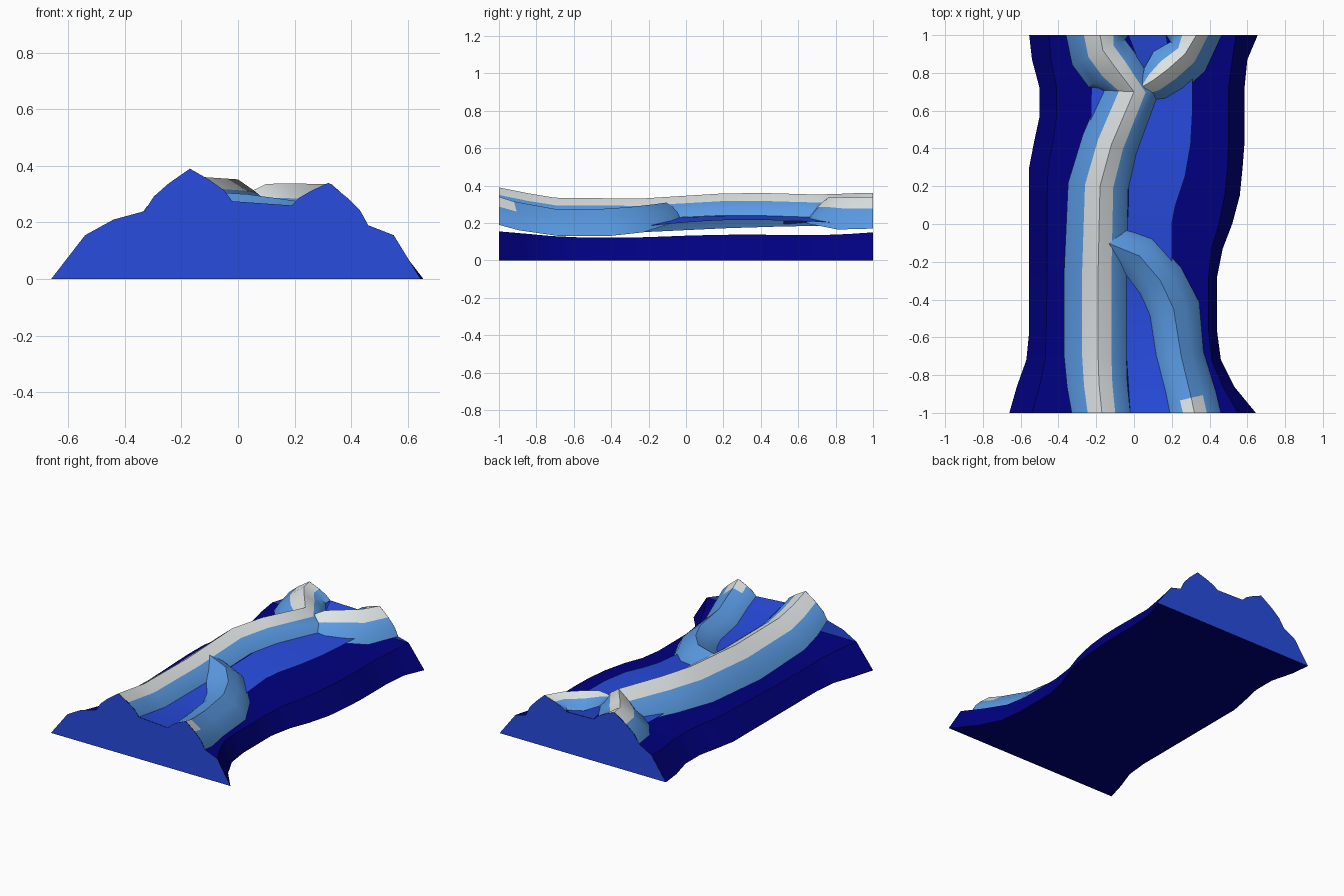
import bpy
import bmesh
from math import radians
from mathutils import Vector

default_cube = bpy.data.objects.get("Cube")
if default_cube:
    bpy.data.objects.remove(default_cube, do_unlink=True)


def make_material(name, color):
    material = bpy.data.materials.new(name)
    material.use_nodes = True
    material.diffuse_color = (*color, 1)
    shader = next(n for n in material.node_tree.nodes if n.type == 'BSDF_PRINCIPLED')
    shader.inputs["Base Color"].default_value = (*color, 1)
    return material


navy = make_material("navy", (0, 0, .215))
royal = make_material("royal blue", (.021, .072, .74))
sky = make_material("sky blue", (.105, .335, .79))
grey = make_material("pale grey", (.74, .78, .78))


def finish(bm, name, materials, smooth=False):
    mesh = bpy.data.meshes.new(name)
    bm.to_mesh(mesh)
    bm.free()
    for material in materials:
        mesh.materials.append(material)
    if smooth:
        mesh.shade_smooth()
        mesh.set_sharp_from_angle(angle=radians(30))
    obj = bpy.data.objects.new(name, mesh)
    bpy.context.collection.objects.link(obj)
    return obj


def loft(name, sections, materials, closed=False, rule=None):
    """Skin a row of equal-length sections; rule picks the material of a face."""
    bm = bmesh.new()
    rows = [[bm.verts.new(p) for p in section] for section in sections]
    count = len(rows[0])
    for lower, upper in zip(rows, rows[1:]):
        for i in range(count if closed else count - 1):
            j = (i + 1) % count
            face = bm.faces.new((lower[i], lower[j], upper[j], upper[i]))
            if rule:
                face.material_index = rule(i, face.calc_center_median())
    bm.normal_update()
    if closed:
        bmesh.ops.recalc_face_normals(bm, faces=bm.faces)
    else:
        for face in bm.faces:
            if face.normal.z < 0:
                face.normal_flip()
    return finish(bm, name, materials, smooth=True)


# Ridge cross-section: fractions of width and drop from the crest to the foot
SLOPE = ((0, 0), (.47, .35), (.8, .66), (1, 1))


def ridge_sections(path):
    """Path rows: crest x, y, z, left width, right width, left foot z, right foot z."""
    sections = []
    for k, (x, y, z, left, right, left_z, right_z) in enumerate(path):
        before, after = path[max(k - 1, 0)], path[min(k + 1, len(path) - 1)]
        along = Vector((after[0] - before[0], after[1] - before[1])).normalized()
        if abs(y) == 1:
            along = Vector((0, 1))
        across = Vector((along.y, -along.x))

        def point(side, width, foot, step):
            spot = Vector((x, y)) + across * side * width * step[0]
            return (spot.x, spot.y, z + (foot - z) * step[1])

        sections.append([point(-1, left, left_z, s) for s in reversed(SLOPE)]
                        + [point(1, right, right_z, s) for s in SLOPE[1:]])
    return sections


# Base block rows: y, left foot, left rim, right rim, right foot, rim height
base_rows = [
    (-1, -.66, -.54, .55, .645, .155),
    (-.86, -.62, -.5, .47, .53, .143),
    (-.72, -.57, -.47, .41, .46, .13),
    (-.57, -.555, -.465, .395, .44, .123),
    (-.28, -.555, -.46, .395, .44, .122),
    (-.13, -.555, -.46, .41, .47, .127),
    (0, -.555, -.46, .45, .52, .132),
    (.15, -.555, -.46, .48, .56, .136),
    (.3, -.555, -.455, .495, .575, .138),
    (.43, -.53, -.43, .5, .585, .137),
    (.57, -.5, -.41, .5, .585, .135),
    (.72, -.5, -.41, .5, .585, .135),
    (.87, -.54, -.44, .52, .6, .141),
    (1, -.555, -.45, .54, .655, .15),
]
base_sections = [[(a, y, 0), (b, y, z), (c, y, z), (d, y, 0)]
                 for y, a, b, c, d, z in base_rows]
loft("base_block", base_sections, [navy], closed=True)

# Main ridge, bending into the rear left arm
main_path = [
    (-.17, -1, .39, .16, .15, .24, .275),
    (-.185, -.85, .36, .17, .15, .2, .24),
    (-.19, -.7, .335, .18, .15, .17, .22),
    (-.19, -.25, .33, .18, .15, .15, .22),
    (-.18, .2, .358, .17, .15, .172, .24),
    (-.12, .42, .36, .16, .14, .18, .24),
    (0, .7, .352, .17, .13, .185, .23),
    (-.1, .83, .356, .175, .13, .19, .25),
    (-.165, .92, .36, .18, .13, .19, .26),
    (-.18, 1, .36, .18, .15, .2, .275),
]
# Front spur, pale only near its front end
front_path = [
    (.32, -1, .34, .13, .14, .26, .19),
    (.303, -.92, .315, .13, .135, .245, .16),
    (.25, -.7, .275, .13, .12, .21, .13),
    (.21, -.45, .275, .13, .14, .2, .13),
    (.14, -.3, .285, .14, .13, .19, .15),
    (.03, -.17, .3, .14, .12, .2, .2),
    (-.14, -.1, .31, .02, .09, .29, .25),
]
# Rear right arm
rear_path = [
    (.05, .73, .312, .02, .1, .29, .2),
    (.1, .76, .336, .08, .13, .27, .195),
    (.18, .82, .338, .12, .14, .26, .185),
    (.27, .9, .336, .1, .14, .26, .165),
    (.33, 1, .336, .16, .135, .27, .17),
]


def crest_rule(i, center):
    return 1 if i in (2, 3) else 0


def front_rule(i, center):
    return 1 if i in (2, 3) and center.y < -.92 else 0


main_sections = ridge_sections(main_path)
front_sections = ridge_sections(front_path)
rear_sections = ridge_sections(rear_path)
loft("main_ridge", main_sections, [sky, grey], rule=crest_rule)
loft("front_spur", front_sections, [sky, grey], rule=front_rule)
loft("rear_right_arm", rear_sections, [sky, grey], rule=crest_rule)

# Valley floor sheet rows: y, left x, left z, right x, right z
floor_rows = [
    (-1, -.02, .275, .19, .26),
    (-.7, -.04, .22, .13, .208),
    (-.45, -.04, .22, .1, .198),
    (-.3, -.04, .22, .12, .19),
    (-.2, -.04, .222, .2, .185),
    (0, -.035, .23, .2, .203),
    (.1, -.03, .235, .22, .21),
    (.25, -.03, .24, .27, .217),
    (.42, .02, .24, .3, .216),
    (.6, .08, .235, .31, .21),
    (.78, .08, .235, .31, .203),
    (.82, .04, .24, .2, .235),
    (1, -.03, .275, .17, .27),
]
loft("valley_floor", [[(a, y, b), (c, y, d)] for y, a, b, c, d in floor_rows], [royal])

# Small ledge in the left fork
loft("left_ledge", [[(-.23, .52, .195), (-.17, .52, .21)],
                    [(-.225, .74, .195), (-.15, .7, .21)]], [royal])


# End walls closing the terrain from the ground up to its outline
def end_wall(name, base, shoulder, left_ridge, right_ridge):
    bm = bmesh.new()
    outline = base[:2] + shoulder + left_ridge + right_ridge + base[2:]
    face = bm.faces.new([bm.verts.new(p) for p in outline])
    face.normal_update()
    side = 1 if base[0][1] > 0 else -1
    if face.normal.y * side < 0:
        face.normal_flip()
    # Sit just outside the base so the two never share a plane
    for vert in bm.verts:
        vert.co.y += side * .001
    finish(bm, name, [royal])


end_wall("front_wall", base_sections[0], [(-.44, -1, .21)],
         main_sections[0], front_sections[0])
end_wall("back_wall", base_sections[-1], [], main_sections[-1], rear_sections[-1])
